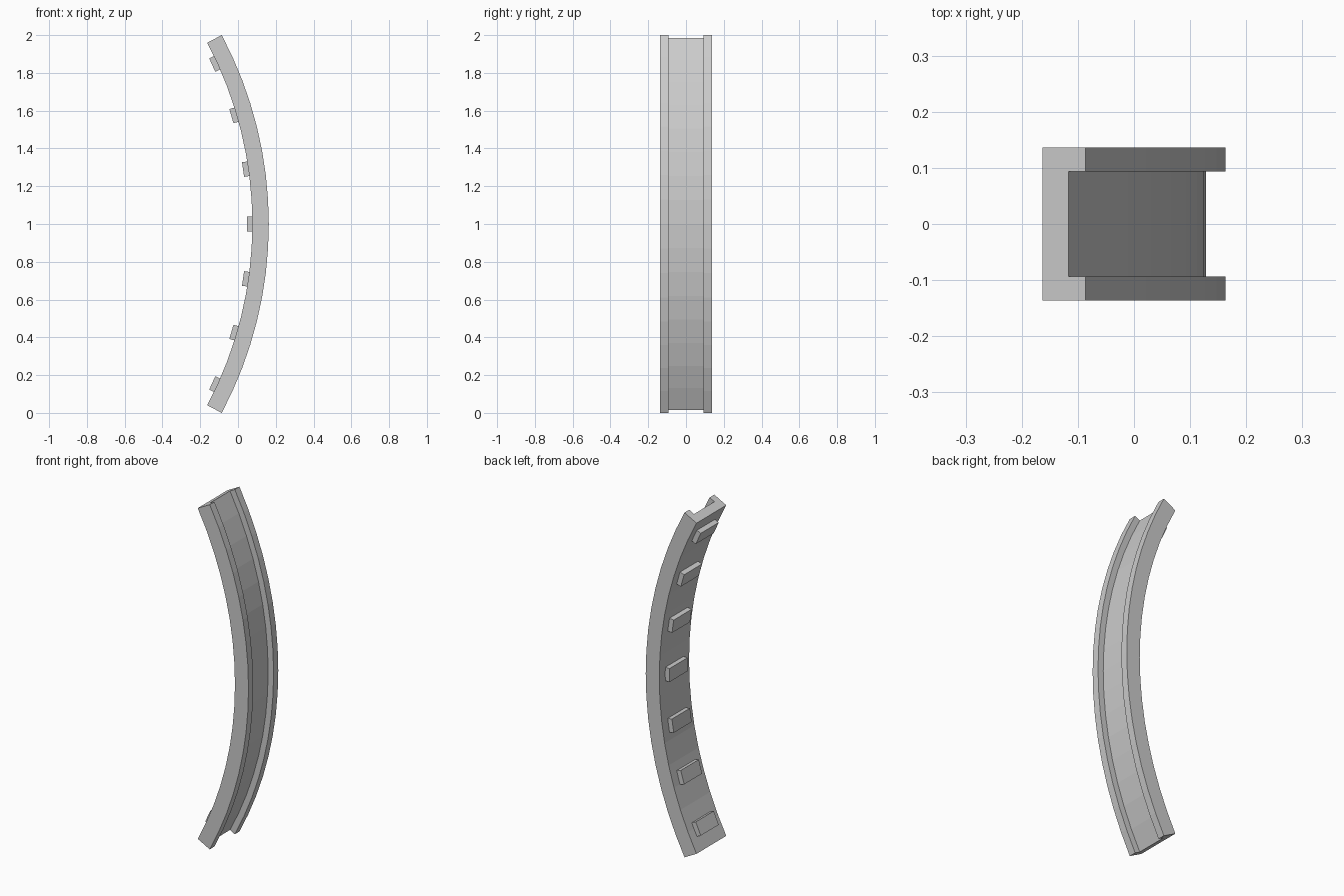
import bpy, bmesh
from math import sin, cos, radians
from mathutils import Matrix

if "Cube" in bpy.data.objects:
    bpy.data.objects.remove(bpy.data.objects["Cube"])

R_OUT, R_IN, R_FLOOR = 2.1325, 2.0455, 2.0975
CX, CZ = 0.163 - R_OUT, 1.0
HALF_ANGLE = radians(27.97)
SEGMENTS = 16


def finish(bm, name):
    bmesh.ops.recalc_face_normals(bm, faces=bm.faces)
    mesh = bpy.data.meshes.new(name)
    bm.to_mesh(mesh)
    bm.free()
    obj = bpy.data.objects.new(name, mesh)
    bpy.context.collection.objects.link(obj)
    return obj


# Curved rail: U-shaped channel section swept along an arc
section = [(R_IN, -0.1365), (R_OUT, -0.1365), (R_OUT, -0.0935), (R_FLOOR, -0.0935),
           (R_FLOOR, 0.0935), (R_OUT, 0.0935), (R_OUT, 0.1365), (R_IN, 0.1365)]
bm = bmesh.new()
rings = []
for i in range(SEGMENTS + 1):
    a = HALF_ANGLE * (2 * i / SEGMENTS - 1)
    rings.append([bm.verts.new((CX + r * cos(a), y, CZ + r * sin(a))) for r, y in section])
n = len(section)
for lo, hi in zip(rings, rings[1:]):
    for k in range(n):
        bm.faces.new((lo[k], lo[(k + 1) % n], hi[(k + 1) % n], hi[k]))
bm.faces.new(rings[0])
bm.faces.new(rings[-1])
finish(bm, "curved_channel_rail")

# Seven lugs along the inner face, slightly sunk into the rail
for i in range(-3, 4):
    a = radians(8.22 * i)
    r0, r1 = 2.017, R_IN + 0.008
    r = (r0 + r1) / 2
    place = (Matrix.Translation((CX + r * cos(a), 0, CZ + r * sin(a)))
             @ Matrix.Rotation(-a, 4, 'Y')
             @ Matrix.Diagonal((r1 - r0, 0.165, 0.078, 1)))
    bm = bmesh.new()
    bmesh.ops.create_cube(bm, size=1, matrix=place)
    finish(bm, f"inner_lug_{i + 4}")
